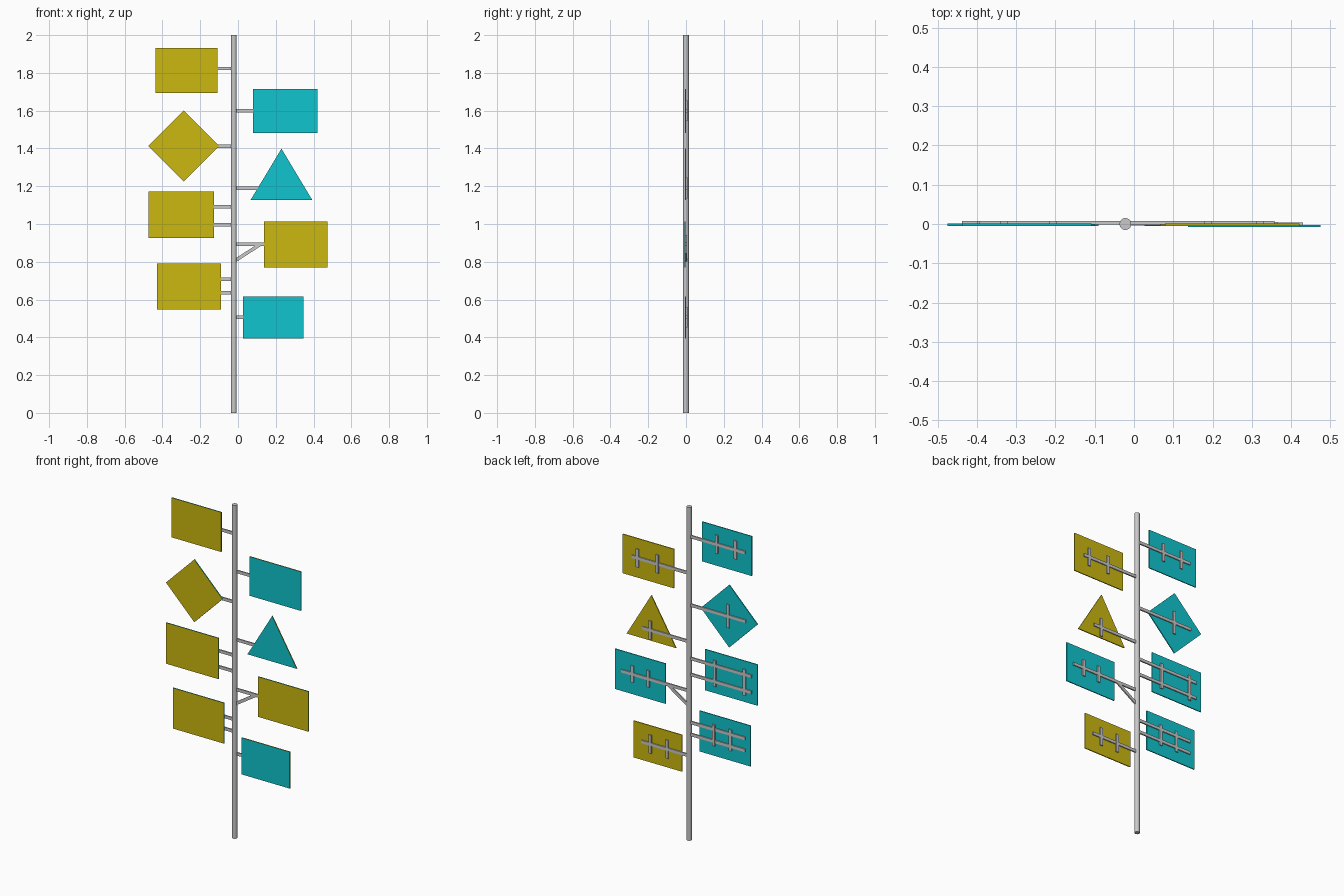
import bpy
import bmesh
import math
from mathutils import Matrix, Vector

cube = bpy.data.objects.get("Cube")
if cube:
    bpy.data.objects.remove(cube, do_unlink=True)


def make_material(name, rgb):
    mat = bpy.data.materials.new(name)
    mat.use_nodes = True
    mat.diffuse_color = (*rgb, 1)
    mat.node_tree.nodes["Principled BSDF"].inputs["Base Color"].default_value = (*rgb, 1)
    return mat


YELLOW = make_material("yellow", (0.6, 0.48, 0.005))
TEAL = make_material("teal", (0.005, 0.56, 0.62))
GREY = make_material("grey metal", (0.58, 0.58, 0.58))

POLE_X = -0.022
BAR = 0.018      # bar width
DEPTH = 0.008    # bar thickness


def finish(bm, name, mats):
    bmesh.ops.recalc_face_normals(bm, faces=bm.faces)
    mesh = bpy.data.meshes.new(name)
    bm.to_mesh(mesh)
    bm.free()
    for mat in mats:
        mesh.materials.append(mat)
    obj = bpy.data.objects.new(name, mesh)
    bpy.context.collection.objects.link(obj)
    return obj


def panel(name, outline, y, front, back):
    """Thin sign plate: one colour on the front, the other on back and rim."""
    bm = bmesh.new()
    face = bm.faces.new([bm.verts.new((x, y, z)) for x, z in outline])
    new = bmesh.ops.extrude_face_region(bm, geom=[face])["geom"]
    moved = [v for v in new if isinstance(v, bmesh.types.BMVert)]
    bmesh.ops.translate(bm, verts=moved, vec=(0, 0.006, 0))
    bmesh.ops.recalc_face_normals(bm, faces=bm.faces)
    for f in bm.faces:
        f.material_index = 0 if f.normal.y < -0.5 else 1
    finish(bm, name, [front, back])


def bar(name, start, end, y):
    """Flat bar between two (x, z) points."""
    a, b = Vector((start[0], y, start[1])), Vector((end[0], y, end[1]))
    d = b - a
    bm = bmesh.new()
    mat = (Matrix.Translation((a + b) / 2)
           @ Matrix.Rotation(-math.atan2(d.z, d.x), 4, "Y")
           @ Matrix.Diagonal((d.length, DEPTH, BAR, 1)))
    bmesh.ops.create_cube(bm, size=1, matrix=mat)
    finish(bm, name, [GREY])


def rect(x0, x1, z0, z1):
    return [(x0, z0), (x1, z0), (x1, z1), (x0, z1)]


def diamond(x, z, r):
    return [(x - r, z), (x, z - r), (x + r, z), (x, z + r)]


# Pole
bpy.ops.mesh.primitive_cylinder_add(vertices=32, radius=0.015, depth=2, location=(POLE_X, 0, 1))
pole = bpy.context.object
pole.name = "pole"
pole.data.materials.append(GREY)
bpy.ops.object.shade_smooth_by_angle()

# Signs: name, outline, front, back, arm heights, arm end x, strut xs, strut overhang, y shift
signs = [
    ("top_right_sign", rect(-0.437, -0.108, 1.693, 1.931), YELLOW, TEAL,
     [1.823], -0.395, [-0.206, -0.331], 0.055, 0),
    ("top_left_sign", rect(0.079, 0.421, 1.481, 1.716), TEAL, YELLOW,
     [1.6], 0.357, [0.188, 0.32], 0.055, 0),
    ("diamond_sign", diamond(-0.287, 1.412, 0.188), YELLOW, TEAL,
     [1.412], -0.4, [-0.282], 0.07, 0),
    ("triangle_sign", [(0.066, 1.126), (0.394, 1.126), (0.23, 1.399)], TEAL, YELLOW,
     [1.19], 0.287, [0.235], 0.055, 0),
    ("middle_right_sign", rect(-0.474, -0.127, 0.925, 1.171), YELLOW, TEAL,
     [1.092, 0.996], -0.438, [-0.193, -0.39], 0.03, 0),
    ("middle_left_sign", rect(0.138, 0.474, 0.771, 1.012), YELLOW, TEAL,
     [0.893], 0.43, [0.251, 0.356], 0.05, -0.003),
    ("lower_right_sign", rect(-0.429, -0.09, 0.548, 0.792), YELLOW, TEAL,
     [0.708, 0.636], -0.395, [-0.187, -0.297], 0.028, 0),
    ("lower_left_sign", rect(0.027, 0.347, 0.395, 0.615), TEAL, YELLOW,
     [0.506], 0.294, [0.123, 0.235], 0.055, 0),
]

for name, outline, front, back, heights, end_x, struts, over, shift in signs:
    panel(name, outline, -0.005 + shift, front, back)
    for i, z in enumerate(heights):
        bar(f"{name}_arm_{i + 1}", (POLE_X, z), (end_x, z), 0.003 + shift)
    for i, x in enumerate(struts):
        bar(f"{name}_strut_{i + 1}", (x, min(heights) - over), (x, max(heights) + over),
            0.0035 + shift)

# Diagonal brace under the middle left arm
bar("middle_left_brace", (POLE_X, 0.802), (0.118, 0.892), 0)
